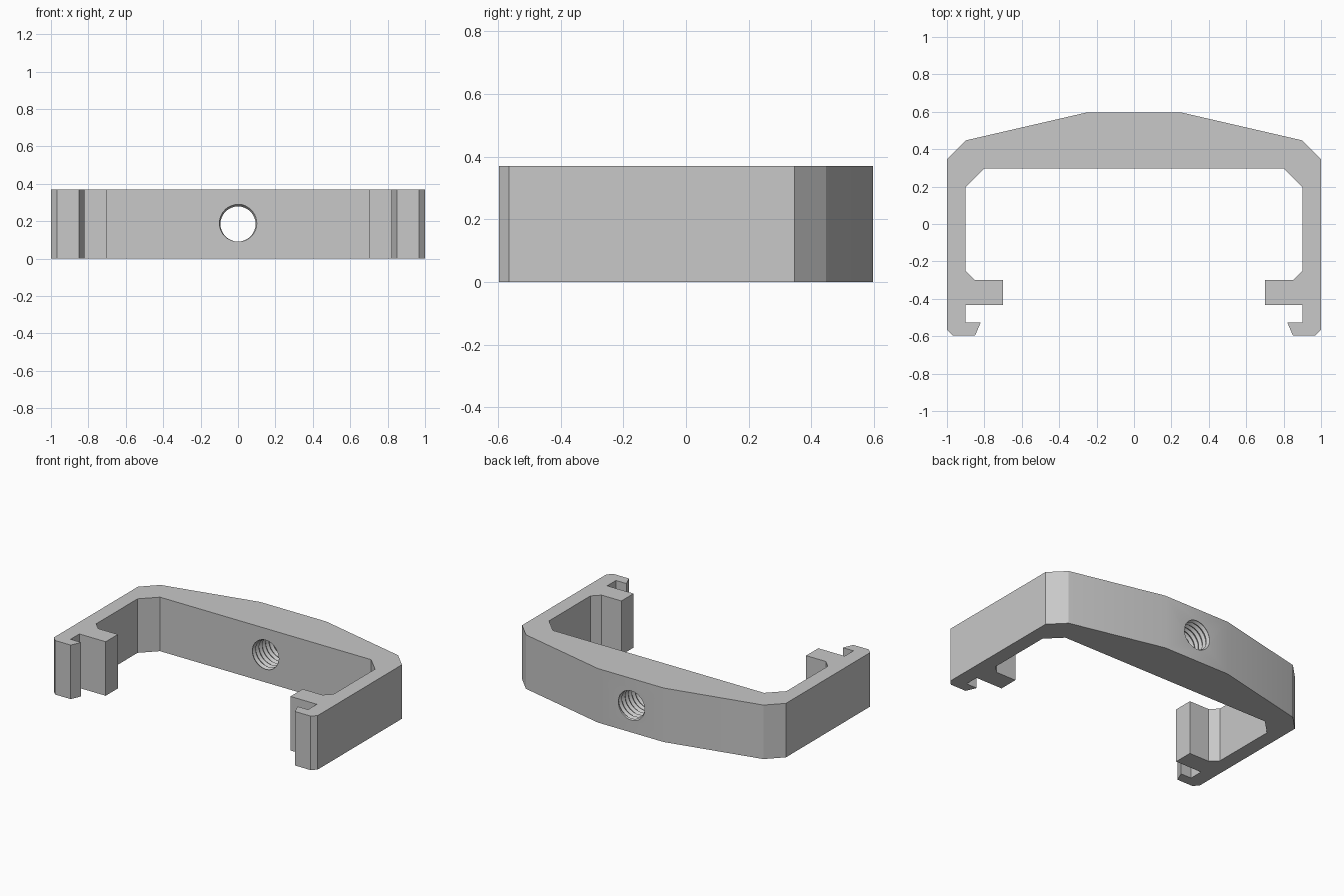
import bpy, bmesh
from math import cos, sin, tau

HEIGHT = 0.37

cube = bpy.data.objects.get("Cube")
if cube:
    bpy.data.objects.remove(cube, do_unlink=True)

grey = bpy.data.materials.new("plain grey")
grey.use_nodes = True
colour = (0.58, 0.58, 0.58, 1)
grey.diffuse_color = colour
grey.node_tree.nodes["Principled BSDF"].inputs["Base Color"].default_value = colour


def to_object(bm, name):
    bmesh.ops.recalc_face_normals(bm, faces=bm.faces[:])
    mesh = bpy.data.meshes.new(name)
    bm.to_mesh(mesh)
    bm.free()
    mesh.materials.append(grey)
    obj = bpy.data.objects.new(name, mesh)
    bpy.context.collection.objects.link(obj)
    return obj


def make_bracket():
    # Half outline from the back, round the clip foot, to the inner corner
    half = [(0.25, 0.597), (0.9, 0.447), (1, 0.346), (1, -0.565),
            (0.968, -0.597), (0.85, -0.597), (0.82, -0.527), (0.9, -0.527),
            (0.9, -0.432), (0.7, -0.432), (0.7, -0.3), (0.85, -0.3),
            (0.9, -0.25), (0.9, 0.198), (0.8, 0.298)]
    outline = half + [(-x, y) for x, y in reversed(half)]
    bm = bmesh.new()
    face = bm.faces.new([bm.verts.new((x, y, 0)) for x, y in outline])
    result = bmesh.ops.extrude_face_region(bm, geom=[face])
    top = [v for v in result["geom"] if isinstance(v, bmesh.types.BMVert)]
    bmesh.ops.translate(bm, verts=top, vec=(0, 0, HEIGHT))
    return to_object(bm, "clip_bracket")


def make_thread(start, pitch, turns, minor, major, sides=36):
    # Helical ridge: alternate root and crest rows, joined two rows on at the seam
    rows = 2 * turns + 1
    bm = bmesh.new()
    grid = []
    for k in range(rows):
        r = major if k % 2 else minor
        grid.append([bm.verts.new((r * cos(tau * i / sides),
                                   start + pitch * (k / 2 + i / sides),
                                   HEIGHT / 2 + r * sin(tau * i / sides)))
                     for i in range(sides)])
    for k in range(rows - 1):
        a, b = grid[k], grid[k + 1]
        for i in range(sides - 1):
            bm.faces.new((a[i], a[i + 1], b[i + 1], b[i]))
        if k + 3 < rows:
            bm.faces.new((a[-1], grid[k + 2][0], grid[k + 3][0], b[-1]))
    # Closed ends, lying outside the bracket
    first = grid[0] + [grid[2][0], grid[1][0]]
    last = grid[-1] + [grid[-2][-1], grid[-3][-1]]
    for loop, y in ((first, start - pitch),
                    (last, start + pitch * (turns + 2))):
        centre = bm.verts.new((0, y, HEIGHT / 2))
        for p, q in zip(loop, loop[1:] + loop[:1]):
            bm.faces.new((p, q, centre))
    return to_object(bm, "thread_cutter")


bracket = make_bracket()
cutter = make_thread(0.2, 0.036, 13, 0.094, 0.106)
cutter.hide_render = True

# Threaded hole through the cross bar
cut = bracket.modifiers.new("threaded_hole", "BOOLEAN")
cut.operation = "DIFFERENCE"
cut.solver = "EXACT"
cut.object = cutter
bpy.context.view_layer.objects.active = bracket
bracket.select_set(True)
bpy.ops.object.modifier_apply(modifier=cut.name)
bpy.data.objects.remove(cutter, do_unlink=True)
bpy.ops.object.shade_smooth_by_angle(angle=0.4)
